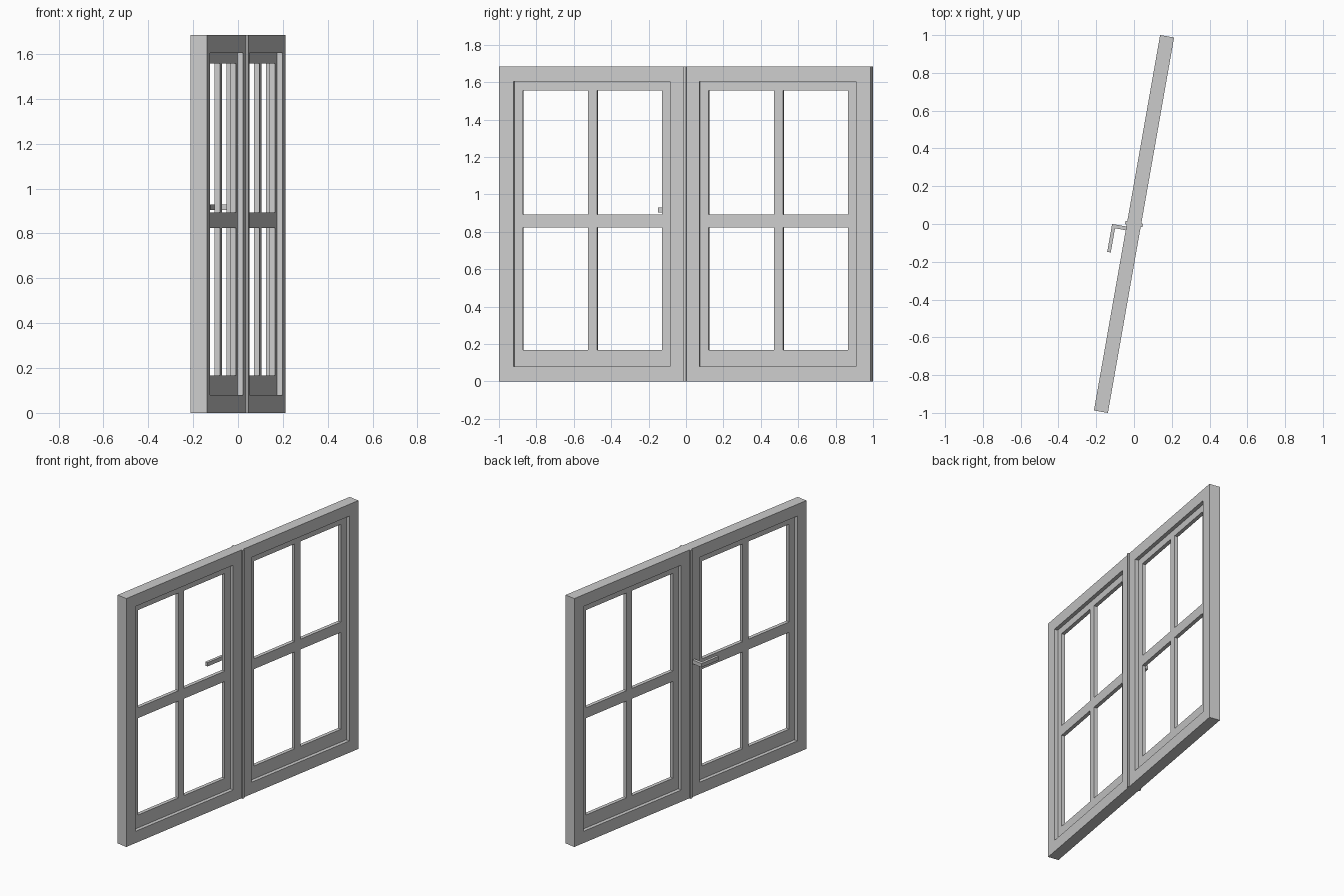
import bpy, bmesh, math

if "Cube" in bpy.data.objects:
    bpy.data.objects.remove(bpy.data.objects["Cube"])

TILT = -math.radians(10)      # whole window is turned about z
L, H, T = 1.009, 1.685, 0.0375  # half length, height, half thickness


def finish(name, bm):
    bmesh.ops.recalc_face_normals(bm, faces=bm.faces)
    me = bpy.data.meshes.new(name)
    bm.to_mesh(me)
    bm.free()
    ob = bpy.data.objects.new(name, me)
    ob.rotation_euler.z = TILT
    bpy.context.collection.objects.link(ob)
    return ob


def lattice(name, ys, zs, half):
    """Flat panel on a grid; every odd/odd cell is an opening."""
    bm = bmesh.new()
    grid = [[bm.verts.new((-half, y, z)) for z in zs] for y in ys]
    for i in range(len(ys) - 1):
        for j in range(len(zs) - 1):
            if not (i % 2 and j % 2):
                bm.faces.new((grid[i][j], grid[i + 1][j],
                              grid[i + 1][j + 1], grid[i][j + 1]))
    ext = bmesh.ops.extrude_face_region(bm, geom=bm.faces[:], use_keep_orig=True)
    verts = [g for g in ext["geom"] if isinstance(g, bmesh.types.BMVert)]
    bmesh.ops.translate(bm, vec=(2 * half, 0, 0), verts=verts)
    return finish(name, bm)


def prism(name, outline, z0, z1):
    """Plan outline extruded upwards."""
    bm = bmesh.new()
    face = bm.faces.new([bm.verts.new((x, y, z0)) for x, y in outline])
    ext = bmesh.ops.extrude_face_region(bm, geom=[face], use_keep_orig=True)
    verts = [g for g in ext["geom"] if isinstance(g, bmesh.types.BMVert)]
    bmesh.ops.translate(bm, vec=(0, 0, z1 - z0), verts=verts)
    return finish(name, bm)


# outer frame with two leaf openings
lattice("window_frame", [-L, -0.93, -0.079, 0.079, 0.93, L],
        [0, 0.08, 1.605, H], T)

# recessed sashes with glazing bars
for side, y0 in (("left", -L), ("right", 0.0)):
    lattice(side + "_sash",
            [y0 + d for d in (0.079, 0.125, 0.48, 0.529, 0.881, 0.93)],
            [0.08, 0.167, 0.824, 0.894, 1.557, 1.605], 0.0125)

# cover strips over the meeting line, both faces
for side, s in (("outer", 1), ("inner", -1)):
    prism(side + "_cover_strip",
          [(s * T, -0.009), (s * 0.047, -0.009), (s * 0.047, 0.009), (s * T, 0.009)],
          0, H)

# L-shaped handle
prism("handle", [(-T, -0.02), (-0.114, -0.02), (-0.114, -0.17), (-0.095, -0.17),
                 (-0.095, -0.04), (-T, -0.04)], 0.904, 0.93)
